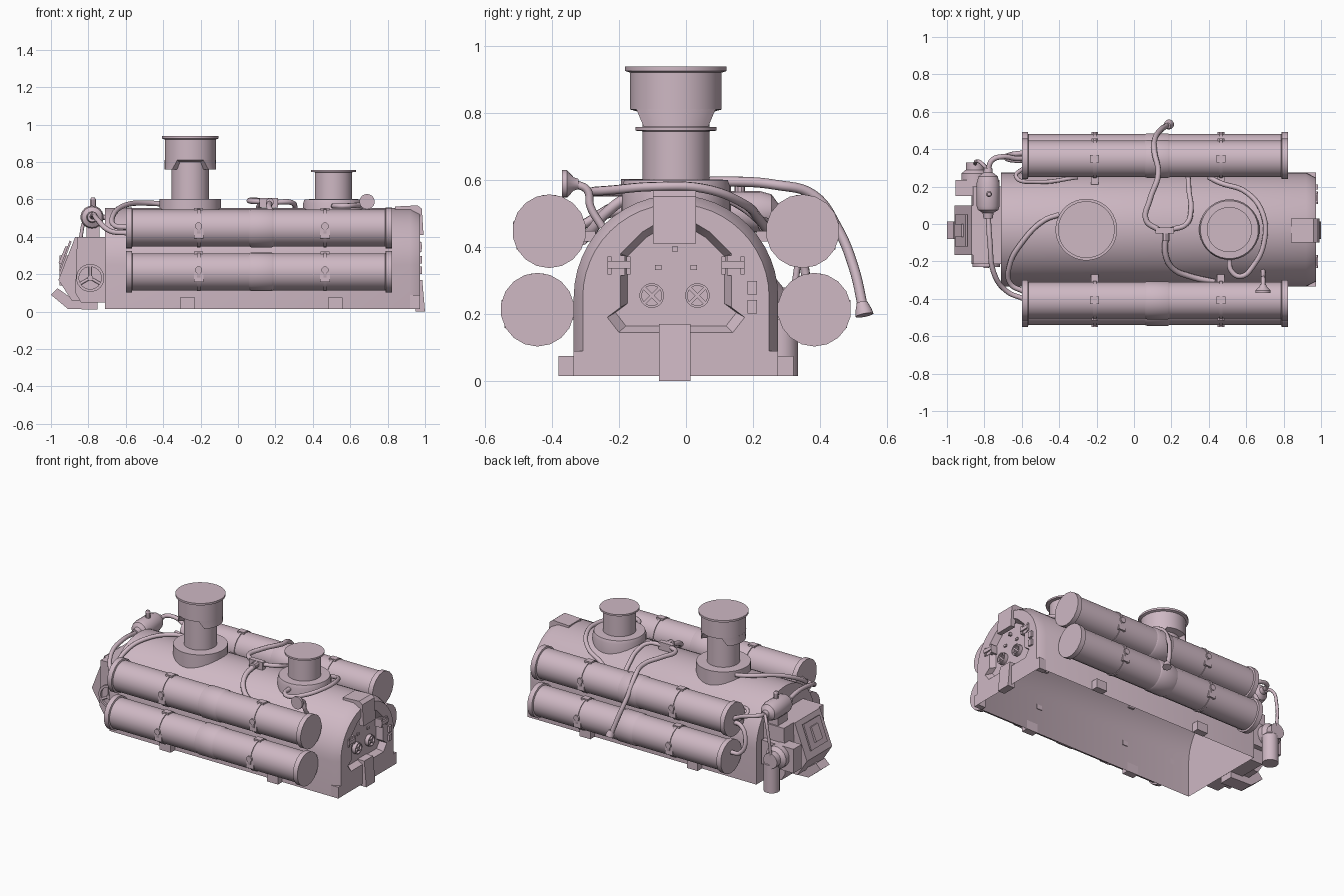
import bpy, bmesh, math
from mathutils import Vector

MAT = bpy.data.materials.new("dusty pink")
MAT.diffuse_color = (0.62, 0.48, 0.55, 1)
YC = -0.03  # body centre line in y


def activate(ob):
    bpy.ops.object.select_all(action='DESELECT')
    ob.select_set(True)
    bpy.context.view_layer.objects.active = ob


def finish(name, bm):
    bmesh.ops.recalc_face_normals(bm, faces=bm.faces)
    me = bpy.data.meshes.new(name)
    bm.to_mesh(me)
    bm.free()
    me.materials.append(MAT)
    ob = bpy.data.objects.new(name, me)
    bpy.context.collection.objects.link(ob)
    activate(ob)
    bpy.ops.object.shade_smooth_by_angle(angle=math.radians(30))
    return ob


def loft(name, rings, first_cap=True):
    """Skin through rings of equal point count, with end caps."""
    bm = bmesh.new()
    vs = [[bm.verts.new(p) for p in r] for r in rings]
    n = len(vs[0])
    for a, b in zip(vs, vs[1:]):
        for i in range(n):
            bm.faces.new((a[i], a[(i + 1) % n], b[(i + 1) % n], b[i]))
    if first_cap:
        bm.faces.new(vs[0])
    bm.faces.new(vs[-1])
    return finish(name, bm)


def box(name, x0, x1, y0, y1, z0, z1):
    return loft(name, [[(x, y0, z0), (x, y1, z0), (x, y1, z1), (x, y0, z1)] for x in (x0, x1)])


def prism_y(name, prof, y0, y1):
    return loft(name, [[(x, y, z) for x, z in prof] for y in (y0, y1)])


def lathe(name, pos, axis, prof, n=18, first_cap=True):
    """Revolve (radius, distance) pairs around an axis through pos."""
    q = Vector(axis).to_track_quat('Z', 'Y')
    return loft(name, [[Vector(pos) + q @ Vector((r * math.cos(2 * math.pi * (i + .5) / n),
                                                  r * math.sin(2 * math.pi * (i + .5) / n), h))
                        for i in range(n)] for r, h in prof], first_cap)


def hose(name, pts, r=0.014):
    cu = bpy.data.curves.new(name, 'CURVE')
    cu.dimensions = '3D'
    cu.bevel_depth, cu.bevel_resolution, cu.resolution_u, cu.use_fill_caps = r, 2, 6, True
    sp = cu.splines.new('BEZIER')
    sp.bezier_points.add(len(pts) - 1)
    for b, p in zip(sp.bezier_points, pts):
        b.co = p
        b.handle_left_type = b.handle_right_type = 'AUTO'
    cu.materials.append(MAT)
    ob = bpy.data.objects.new(name, cu)
    bpy.context.collection.objects.link(ob)
    activate(ob)
    bpy.ops.object.convert(target='MESH')


def arch(x, inset=0.0, z0=0.015, n=24):
    r = 0.305 - inset
    pts = [(x, YC + r * math.cos(math.pi * i / n), 0.25 + r * math.sin(math.pi * i / n)) for i in range(n + 1)]
    return [(x, YC + r, z0)] + pts + [(x, YC - r, z0)]


# Boiler body with chamfered end, a sunken control panel and an open underside
body = loft("boiler_body", [arch(-0.71), arch(0.92), arch(0.972, 0.027)])
half = [(0.17, 0.145), (0.205, 0.19), (0.165, 0.22), (0.165, 0.38), (0.10, 0.445), (0.05, 0.475)]
outline = half + [(-y, z) for y, z in reversed(half)]
cutter = loft("panel_cutter", [[(x, YC + y * s, 0.31 + (z - 0.31) * s) for y, z in outline]
                               for x, s in ((0.935, 0.88), (0.972, 1.0), (1.05, 1.2))])
mod = body.modifiers.new("panel_recess", 'BOOLEAN')
mod.operation, mod.object, mod.solver = 'DIFFERENCE', cutter, 'EXACT'
activate(body)
bpy.ops.object.modifier_apply(modifier=mod.name)
bpy.data.objects.remove(cutter)
bm = bmesh.new()
bm.from_mesh(body.data)
bmesh.ops.delete(bm, geom=[f for f in bm.faces if f.calc_center_median().z < 0.02], context='FACES')
bm.to_mesh(body.data)
bm.free()
activate(body)
bpy.ops.object.shade_smooth_by_angle(angle=math.radians(30))
for s in (-1, 1):
    ys = sorted((YC + s * 0.27, YC + s * 0.305))
    box("end_corner", 0.915, 0.972, ys[0], ys[1], 0.015, 0.09)

# Straps over and under the panel
prism_y("top_strap", [(0.84, 0.53), (0.84, 0.562), (0.96, 0.568), (0.983, 0.55), (0.992, 0.41), (0.96, 0.41), (0.95, 0.53)],
        -0.098, 0.03)
prism_y("bottom_strap", [(0.95, 0.0), (1.0, 0.0), (0.985, 0.17), (0.935, 0.17)], -0.08, 0.013)

# Panel details
for y in (-0.102, 0.034):
    lathe("dial_rim", (0.934, y, 0.255), (1, 0, 0), [(0.037, 0), (0.037, 0.026), (0.03, 0.026), (0.03, 0.011)], 16)
    for a in (math.pi / 4, -math.pi / 4):
        c, s = 0.033 * math.cos(a), 0.033 * math.sin(a)
        u, v = 0.005 * math.sin(a), 0.005 * math.cos(a)
        loft("dial_cross", [[(x, y + c - u, 0.255 + s + v), (x, y - c - u, 0.255 - s + v),
                             (x, y - c + u, 0.255 - s - v), (x, y + c + u, 0.255 + s - v)] for x in (0.94, 0.957)])
for s in (-1, 1):
    y = YC + s * 0.17
    box("latch_plate", 0.934, 0.975, y - 0.018, y + 0.018, 0.315, 0.375)
    box("latch_bar", 0.934, 0.985, y - 0.034, y + 0.034, 0.335, 0.358)
    for t in (-1, 1):
        box("latch_side", 0.934, 0.98, y + t * 0.028 - 0.006, y + t * 0.028 + 0.006, 0.318, 0.372)
    box("panel_button", 0.934, 0.945, YC + s * 0.053 - 0.01, YC + s * 0.053 + 0.01, 0.332, 0.346)
box("panel_light", 0.934, 0.955, -0.04, -0.025, 0.385, 0.403)
for z in (0.222, 0.278):
    box("rim_block", 0.965, 0.985, 0.184, 0.212, z - 0.02, z + 0.02)

# Mounting feet on both sides
for x in (-0.27, 0.52):
    for s in (-1, 1):
        ys = sorted((YC + s * 0.303, YC + s * 0.35))
        box("foot_bracket", x - 0.04, x + 0.04, ys[0], ys[1], 0.015, 0.075)

# Side tanks with end rims, sleeves and clamps
for s in (-1, 1):
    for off, z, inner in ((0.378, 0.447, 0.24), (0.413, 0.213, 0.3)):
        y = YC + s * off
        R, r = 0.11, 0.099
        lathe("side_tank", (0, y, z), (1, 0, 0), [(R, -0.6), (R, -0.568), (r, -0.565), (r, 0.787), (R, 0.79), (R, 0.823)])
        lathe("tank_sleeve", (0, y, z), (1, 0, 0), [(r, 0.06), (0.103, 0.07), (0.103, 0.18), (r, 0.19)])
        for x in (-0.21, 0.465):
            lathe("tank_band", (x, y, z), (1, 0, 0), [(0.104, -0.009), (0.104, 0.009)])
            o = y + s * 0.08
            box("band_clamp", x - 0.026, x + 0.026, o - 0.018, o + 0.018, z - 0.055, z - 0.005)
            box("band_top_clamp", x - 0.024, x + 0.024, y - 0.02, y + 0.02, z + 0.085, z + 0.108)
            lathe("band_knob", (x, y + s * 0.09, z + 0.01), (0, s, 0), [(0.02, -0.02), (0.02, 0.018)], 8)
            w = sorted((YC + s * inner, y))
            box("tank_support", x - 0.02, x + 0.02, w[0], w[1], z - 0.03, z)

# Tall chimney
lathe("tall_chimney", (-0.255, YC, 0), (0, 0, 1),
      [(0.165, 0.5), (0.165, 0.602), (0.1, 0.603), (0.1, 0.80), (0.137, 0.81),
       (0.137, 0.92), (0.152, 0.925), (0.152, 0.938)], 32, first_cap=False)
for a0 in (0, math.pi):
    arc = [a0 + math.radians(t) for t in range(-60, 61, 12)]
    def skirt(z, k):
        mid = [a0 + (a - a0) * k for a in arc]
        return ([(-0.255 + 0.137 * math.cos(a), YC + 0.137 * math.sin(a), z) for a in mid] +
                [(-0.255 + 0.1 * math.cos(a), YC + 0.1 * math.sin(a), z) for a in reversed(mid)])
    loft("chimney_skirt", [skirt(0.76, 0.75), skirt(0.812, 1.0)])

# Short chimney
lathe("short_chimney", (0.51, YC, 0), (0, 0, 1),
      [(0.162, 0.5), (0.162, 0.58), (0.155, 0.6), (0.1, 0.602), (0.1, 0.745), (0.121, 0.747), (0.121, 0.758)],
      32, first_cap=False)

# Front machinery housing with sloped hatch, plough and hand wheel
prism_y("machine_housing", [(-0.71, 0.06), (-0.71, 0.4), (-0.87, 0.4), (-0.96, 0.17), (-0.89, 0.06)], -0.165, 0.1)
prism_y("housing_step", [(-0.71, 0.05), (-0.71, 0.4), (-0.86, 0.4), (-0.87, 0.1), (-0.84, 0.05)], -0.215, 0.2)
prism_y("hatch_plate", [(-0.89, 0.375), (-0.9, 0.38), (-0.958, 0.22), (-0.95, 0.215)], -0.12, 0.05)
prism_y("hatch_box", [(-0.905, 0.345), (-0.922, 0.35), (-0.96, 0.26), (-0.94, 0.25)], -0.07, 0.0)
prism_y("plough", [(-0.75, 0.01), (-0.91, 0.015), (-1.0, 0.09), (-0.965, 0.125), (-0.88, 0.065), (-0.75, 0.065)], -0.08, 0.013)
lathe("wheel_rim", (-0.79, -0.2, 0.18), (0, -1, 0), [(0.075, 0), (0.075, 0.03), (0.06, 0.03), (0.06, 0.018)], 20)
for k in range(3):
    a = math.radians(90 + 120 * k)
    hose("wheel_spoke", [(-0.79, -0.222, 0.18), (-0.79 + 0.065 * math.cos(a), -0.222, 0.18 + 0.065 * math.sin(a))], 0.008)
lathe("wheel_hub", (-0.79, -0.2, 0.18), (0, -1, 0), [(0.015, 0), (0.015, 0.034)], 10)

# Rear pump: box, drum and down pipe
box("pump_box", -0.955, -0.72, 0.15, 0.235, 0.14, 0.3)
lathe("pump_drum", (-0.85, 0.2, 0.23), (0, 1, 0), [(0.075, 0), (0.075, 0.07), (0.05, 0.09), (0.05, 0.13)], 16)
lathe("pump_down_pipe", (-0.83, 0.285, 0), (0, 0, 1), [(0.05, 0.015), (0.05, 0.2), (0.03, 0.22)], 16)

# Pressure bottle with fittings
lathe("pressure_bottle", (-0.78, 0, 0.505), (0, 1, 0),
      [(0.025, 0.03), (0.03, 0.06), (0.055, 0.075), (0.062, 0.095), (0.062, 0.22), (0.052, 0.255), (0.025, 0.275), (0.022, 0.3)], 18)
lathe("bottle_valve", (-0.775, 0.16, 0.55), (0, 0, 1), [(0.016, 0), (0.016, 0.05), (0.01, 0.06)], 10)
box("bottle_stand", -0.81, -0.74, 0.09, 0.19, 0.39, 0.46)

# Hoses
hose("bottle_hose", [(-0.78, 0.05, 0.505), (-0.77, -0.1, 0.52), (-0.75, -0.26, 0.49), (-0.68, -0.36, 0.43), (-0.59, -0.4, 0.42)])
hose("chimney_hose", [(-0.40, 0.05, 0.575), (-0.48, 0.02, 0.58), (-0.6, -0.1, 0.57), (-0.665, -0.22, 0.52),
                      (-0.66, -0.32, 0.46), (-0.59, -0.36, 0.45)])
hose("pump_hose", [(-0.78, 0.29, 0.505), (-0.76, 0.34, 0.51), (-0.70, 0.36, 0.5), (-0.63, 0.35, 0.47), (-0.59, 0.35, 0.45)])
hose("pump_feed", [(-0.85, 0.32, 0.25), (-0.84, 0.335, 0.4), (-0.81, 0.32, 0.5), (-0.78, 0.285, 0.505)], 0.01)
hose("tank_side_hose", [(-0.59, 0.3, 0.42), (-0.63, 0.25, 0.47), (-0.52, 0.225, 0.465), (-0.3, 0.25, 0.44)], 0.011)
hose("lower_tank_hose", [(-0.59, 0.38, 0.24), (-0.66, 0.37, 0.25), (-0.68, 0.35, 0.36), (-0.63, 0.34, 0.42), (-0.59, 0.34, 0.42)])
box("hose_junction", 0.115, 0.215, -0.05, -0.018, 0.556, 0.607)
lathe("junction_collar", (0.17, -0.09, 0.585), (0, 1, 0), [(0.022, 0), (0.022, 0.05)], 10)
hose("drain_hose", [(0.13, -0.03, 0.588), (0.065, 0.02, 0.592), (0.085, 0.13, 0.595), (0.13, 0.27, 0.585), (0.11, 0.38, 0.555),
                    (0.11, 0.45, 0.46), (0.14, 0.5, 0.34), (0.18, 0.53, 0.21)], 0.015)
lathe("drain_nozzle", (0.18, 0.525, 0.235), (0.02, 0.02, -0.1), [(0.016, 0), (0.025, 0.025), (0.027, 0.04)], 14)
hose("junction_side_hose", [(0.2, -0.03, 0.585), (0.28, 0.0, 0.585), (0.305, 0.08, 0.56), (0.295, 0.17, 0.52), (0.29, 0.25, 0.45)])
hose("junction_low_hose", [(0.17, -0.05, 0.585), (0.17, -0.17, 0.55), (0.21, -0.24, 0.5), (0.30, -0.28, 0.45), (0.43, -0.31, 0.42)], 0.016)
hose("loop_hose", [(0.40, 0.25, 0.44), (0.46, 0.22, 0.48), (0.6, 0.17, 0.53), (0.69, 0.05, 0.575), (0.695, -0.1, 0.58),
                   (0.64, -0.22, 0.57), (0.57, -0.28, 0.565), (0.52, -0.25, 0.565), (0.51, -0.19, 0.565)])

# Horn
hose("horn_pipe", [(0.69, -0.25, 0.46), (0.69, -0.285, 0.52), (0.69, -0.295, 0.57), (0.69, -0.33, 0.588)], 0.012)
lathe("horn_bell", (0.69, -0.32, 0.588), (0, -1, 0), [(0.015, 0), (0.02, 0.015), (0.041, 0.035), (0.041, 0.05)], 18)
